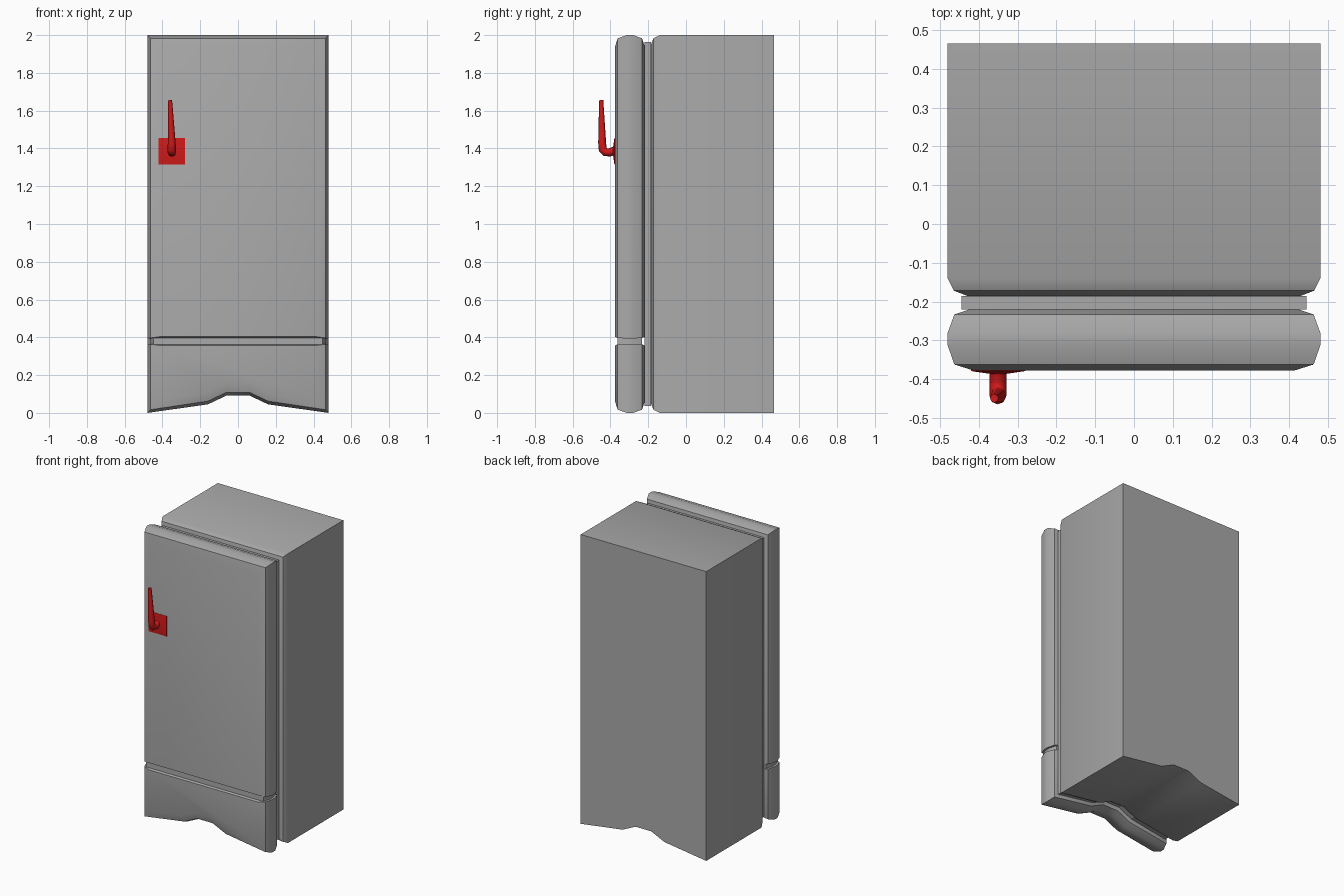
import bpy
import bmesh
from math import radians

cube = bpy.data.objects.get("Cube")
if cube:
    bpy.data.objects.remove(cube, do_unlink=True)


def material(name, colour):
    m = bpy.data.materials.new(name)
    m.use_nodes = True
    m.diffuse_color = (*colour, 1)
    m.node_tree.nodes["Principled BSDF"].inputs["Base Color"].default_value = (*colour, 1)
    return m


GREY = material("grey enamel", (0.4, 0.4, 0.4))
RED = material("red handle", (0.64, 0.01, 0.01))
HALF, TOP = 0.48, 2.0
ARCH = [(-0.16, 0.045), (-0.06, 0.092), (0.06, 0.092), (0.16, 0.045)]


def outline(inset, low=None, high=None):
    """Front outline; a missing low edge gives the arched base, a missing high edge the top."""
    w = HALF - inset
    z1 = TOP - inset if high is None else high
    if low is None:
        base = [(-w, inset)] + [(x, z + inset) for x, z in ARCH] + [(w, inset)]
    else:
        base = [(-w, low), (w, low)]
    return base + [(w, z1), (-w, z1)]


def loft(name, rings, mat, smooth=True):
    """Join outlines, given as (y, points), and close both ends."""
    bm = bmesh.new()
    loops = [[bm.verts.new((x, y, z)) for x, z in pts] for y, pts in rings]
    for a, b in zip(loops, loops[1:]):
        for i in range(len(a)):
            j = (i + 1) % len(a)
            bm.faces.new((a[i], a[j], b[j], b[i]))
    bm.faces.new(loops[0])
    bm.faces.new(loops[-1])
    bmesh.ops.recalc_face_normals(bm, faces=bm.faces)
    me = bpy.data.meshes.new(name)
    bm.to_mesh(me)
    bm.free()
    me.materials.append(mat)
    ob = bpy.data.objects.new(name, me)
    bpy.context.collection.objects.link(ob)
    if smooth:
        bpy.ops.object.select_all(action='DESELECT')
        ob.select_set(True)
        bpy.context.view_layer.objects.active = ob
        bpy.ops.object.shade_smooth_by_angle(angle=radians(30))
    return ob


# Cabinet with chamfered front edges and arched base
loft("cabinet", [(y, outline(i)) for y, i in
                 [(-0.187, 0.055), (-0.172, 0.016), (-0.14, 0), (0.465, 0)]], GREY)

# Recessed seal between cabinet and doors
loft("door_seal", [(y, outline(0.036)) for y in (-0.22, -0.185)], GREY, False)

# Rounded door and lower drawer front; the edges at the gap are eased slightly
SECTION = [(-0.377, 0.065), (-0.362, 0.017), (-0.313, 0),
           (-0.28, 0), (-0.233, 0.017), (-0.217, 0.065)]
loft("upper_door", [(y, outline(i, low=0.394 + i * 0.15)) for y, i in SECTION], GREY)
loft("lower_drawer", [(y, outline(i, high=0.366 - i * 0.15)) for y, i in SECTION], GREY)

# Recessed strip in the gap
loft("gap_strip", [(y, outline(i + 0.015, low=0.35, high=0.41)) for y, i in
                   [(-0.363, 0.017), (-0.313, 0), (-0.28, 0), (-0.232, 0.017)]], GREY)


# Handle plate, a shallow frustum
def square(r):
    return [(-0.35 + sx * r, 1.385 + sz * r) for sx, sz in ((-1, -1), (1, -1), (1, 1), (-1, 1))]


loft("handle_plate", [(-0.372, square(0.07)), (-0.379, square(0.07)),
                      (-0.386, square(0.022))], RED)

# Tapered handle lever
curve = bpy.data.curves.new("handle_lever", 'CURVE')
curve.dimensions = '3D'
curve.bevel_depth = 0.022
curve.bevel_resolution = 2
curve.use_fill_caps = True
PATH = [(-0.35, -0.375, 1.39, 1.0), (-0.35, -0.405, 1.379, 1.0), (-0.35, -0.428, 1.381, 1.0),
        (-0.35, -0.441, 1.395, 1.0), (-0.351, -0.444, 1.43, 0.95), (-0.36, -0.449, 1.655, 0.5)]
spline = curve.splines.new('POLY')
spline.points.add(len(PATH) - 1)
for point, (x, y, z, r) in zip(spline.points, PATH):
    point.co = (x, y, z, 1)
    point.radius = r
spline.use_smooth = True
curve.materials.append(RED)
bpy.context.collection.objects.link(bpy.data.objects.new("handle_lever", curve))
